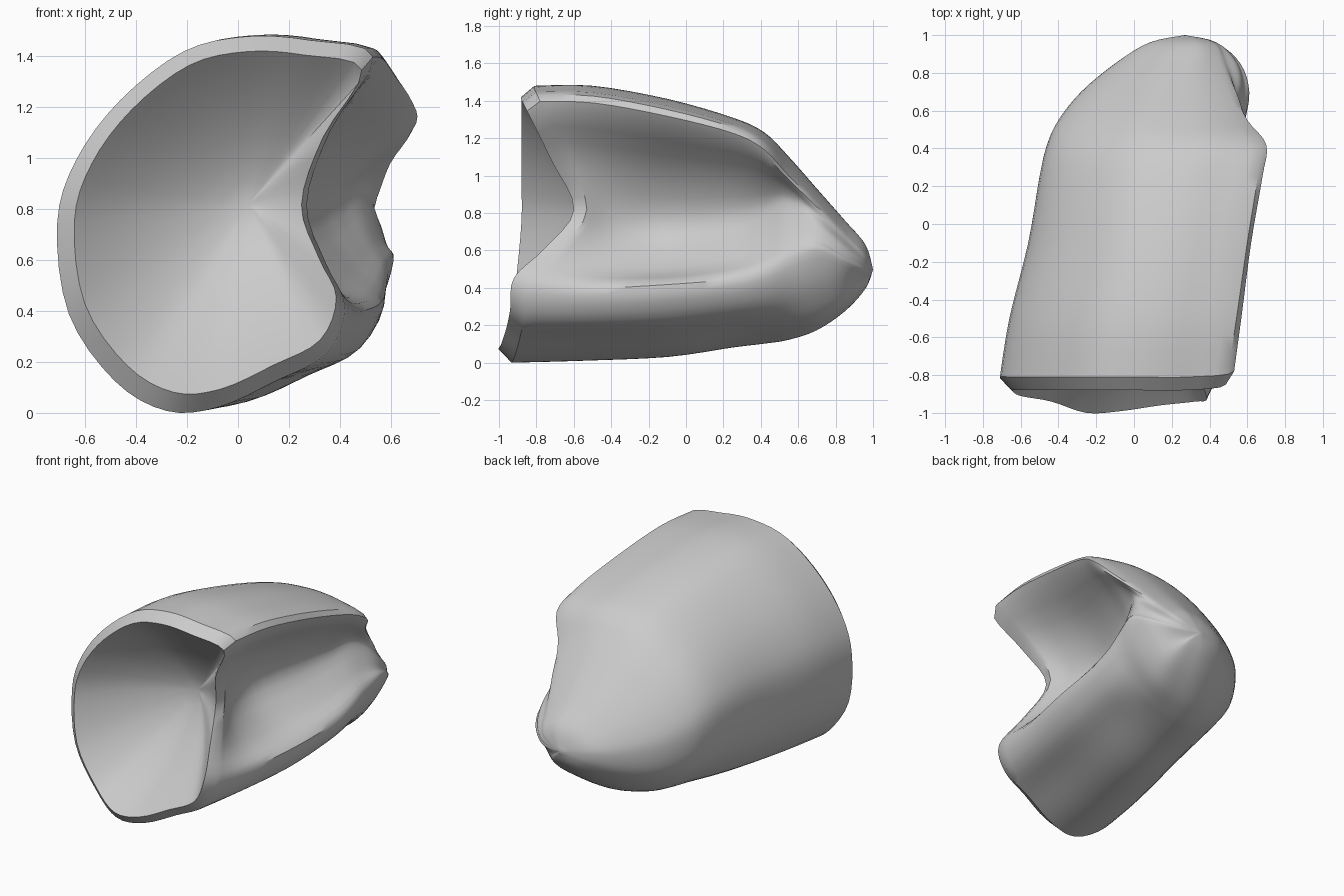
import bpy, bmesh, math
from mathutils import Vector

cube = bpy.data.objects.get("Cube")
if cube:
    bpy.data.objects.remove(cube)

# Outer skin as fractions (across, up, forward shift at the mouth)
UPPER = [(.8, .99, 0), (.6, 1, 0), (.4, .96, 0), (.2, .83, 0), (.06, .67, 0), (0, .5, 0)]
LOWER = [(.04, .26, -.03), (.2, .08, -.06), (.38, 0, -.12), (.56, .01, -.11), (.76, .08, -.08)]

# Stations from mouth to tail: y, left, top, bottom, upper lip, groove, lower lip
STATIONS = [
    (-.81, -.71, 1.48, .01, (.53, 1.4), (.27, .82), (.42, .42)),
    (-.5, -.66, 1.48, .02, (.57, 1.39), (.2, .76), (.47, .4)),
    (-.1, -.56, 1.41, .04, (.62, 1.32), (.18, .74), (.54, .42)),
    (.25, -.5, 1.31, .09, (.68, 1.23), (.31, .78), (.57, .45)),
    (.42, -.46, 1.23, .11, (.7, 1.14), (.4, .82), (.58, .49)),
    (.55, -.4, 1.1, .13, (.6, 1), (.48, .85), (.59, .55)),
    (.7, -.28, .93, .18, (.53, .85), (.56, .74), (.61, .6)),
    (.85, -.1, .76, .28, (.46, .7), (.54, .62), (.56, .54)),
    (.96, .08, .63, .4, (.42, .58), (.44, .53), (.43, .49)),
]
TAIL = Vector((.27, 1, .5))
CUP = Vector((.04, -.5, .82))


def section(y, left, top, bottom, upper, groove, lower):
    """Closed C-shaped outline, open toward the left side of the model."""
    weight = max(0, (-y - .2) / .61)
    depth = max(0, lower[0] - groove[0])
    points = []

    def add(x, z, shift):
        points.append(Vector((x, y + shift * weight, z)))

    add(*upper, .03)
    for skin, edge in ((UPPER, upper[0]), (LOWER, lower[0])):
        for across, up, shift in skin:
            add(left + across * (edge - left), bottom + up * (top - bottom), shift)
    add(lower[0] - .07, bottom + .55 * (lower[1] - bottom), -.06)
    add(*lower, -.04)
    add((lower[0] + groove[0]) / 2, (lower[1] + groove[1]) / 2 - .2 * depth, .12)
    add(*groove, .28)
    add((upper[0] + groove[0]) / 2 - .25 * depth, (upper[1] + groove[1]) / 2, .16)
    return points


def spline(points, steps, closed):
    """Smooth curve running through all the points."""
    n = len(points)
    pick = (lambda i: points[i % n]) if closed else (lambda i: points[min(max(i, 0), n - 1)])
    out = []
    for i in range(n if closed else n - 1):
        a, b, c, d = (pick(i + k) for k in (-1, 0, 1, 2))
        for s in range(steps):
            t = s / steps
            out.append(b + .5 * t * (c - a + t * (2 * a - 5 * b + 4 * c - d + t * (3 * (b - c) + d - a))))
    if not closed:
        out.append(points[-1].copy())
    return out


# Outer skin rings, smoothed around and lengthwise
rings = [spline(section(*s), 4, True) for s in STATIONS]
columns = [spline(list(column) + [TAIL], 4, False) for column in zip(*rings)]
rings = [list(ring) for ring in zip(*columns)]

# Slanted lip around the mouth, standing forward of the skin
lip = []
for p in rings[0]:
    q = p.lerp(CUP, .09)
    q.y = p.y - .07
    lip.append(q)


# Hollow bowl rings from the lip to the middle of the mouth
def bowl_ring(t):
    sink = 1 - (1 - t) ** 1.6
    ring = []
    for p in lip:
        q = p.lerp(CUP, t)
        q.y = p.y + (CUP.y - p.y) * sink
        ring.append(q)
    return ring


rings = [bowl_ring(t) for t in (1, .85, .7, .55, .4, .28, .16, .07)] + [lip] + rings

bm = bmesh.new()
loops = [[bm.verts.new(p) for p in ring] for ring in rings]
for near, far in zip(loops, loops[1:]):
    for i in range(len(near)):
        j = (i + 1) % len(near)
        bm.faces.new((near[i], near[j], far[j], far[i]))
bmesh.ops.remove_doubles(bm, verts=bm.verts, dist=.0005)
bmesh.ops.recalc_face_normals(bm, faces=bm.faces)

# Rest the body on the ground
floor = min(v.co.z for v in bm.verts)
bmesh.ops.translate(bm, verts=bm.verts, vec=(0, 0, -floor))

mesh = bpy.data.meshes.new("hollow_body")
bm.to_mesh(mesh)
bm.free()
body = bpy.data.objects.new("hollow_body", mesh)
bpy.context.collection.objects.link(body)

# Plain grey surface
grey = bpy.data.materials.new("plain_grey")
grey.use_nodes = True
colour = (.6, .6, .6, 1)
grey.diffuse_color = colour
grey.node_tree.nodes["Principled BSDF"].inputs["Base Color"].default_value = colour
mesh.materials.append(grey)

bpy.ops.object.select_all(action='DESELECT')
body.select_set(True)
bpy.context.view_layer.objects.active = body
bpy.ops.object.shade_smooth_by_angle(angle=math.radians(35))
